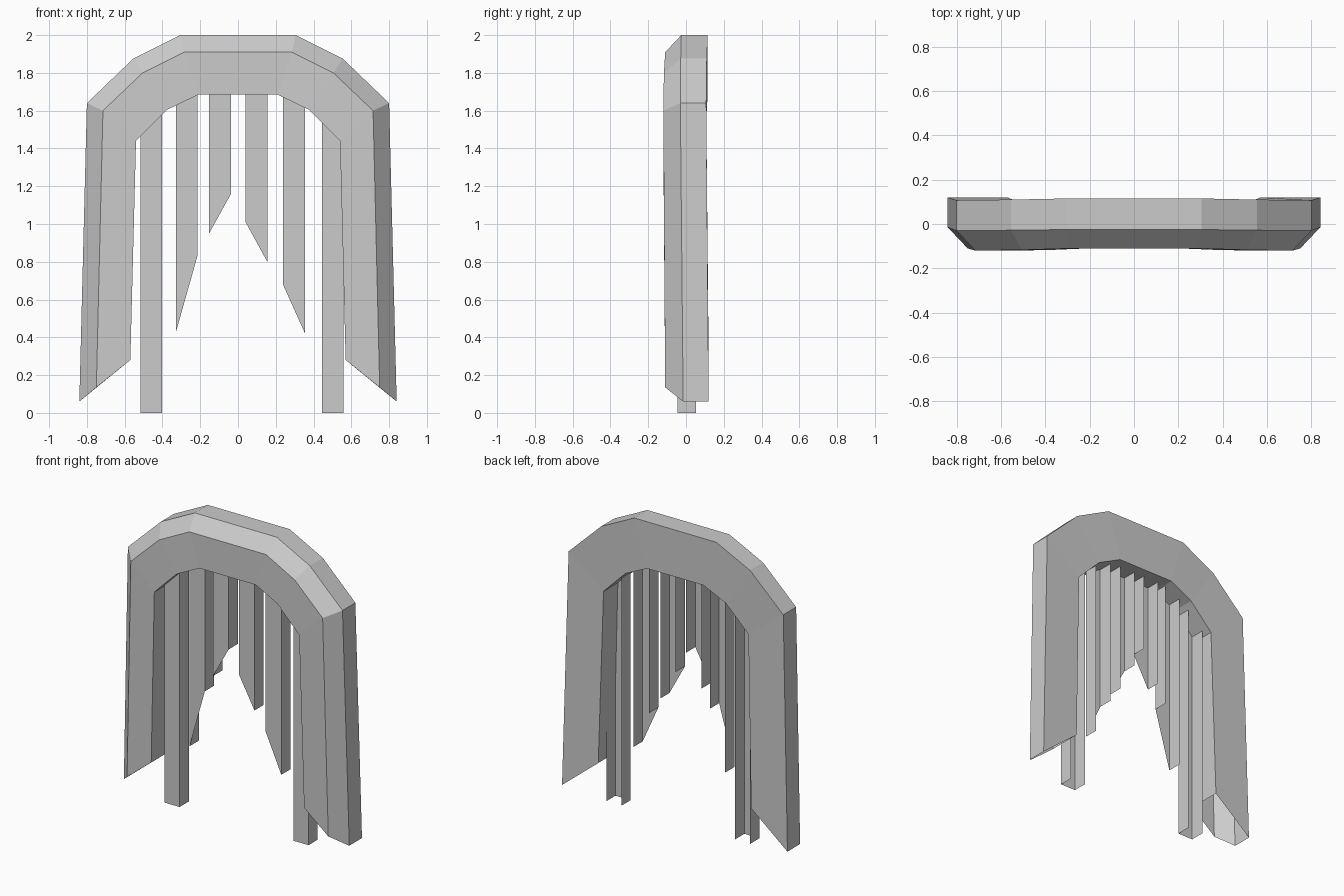
import bpy

if "Cube" in bpy.data.objects:
    bpy.data.objects.remove(bpy.data.objects["Cube"])


def make_mesh(name, verts, faces):
    mesh = bpy.data.meshes.new(name)
    mesh.from_pydata(verts, [], faces)
    mesh.update()
    obj = bpy.data.objects.new(name, mesh)
    bpy.context.collection.objects.link(obj)
    return obj


# Half arch stations: outer edge, front bevel edge, inner edge (x, z), then y of front, bevel, back
STATIONS = [
    ((0.84, 0.06), (0.75, 0.135), (0.57, 0.28), (-0.11, -0.015, 0.12)),
    ((0.80, 1.64), (0.715, 1.60), (0.54, 1.44), (-0.12, -0.03, 0.107)),
    ((0.555, 1.875), (0.505, 1.80), (0.375, 1.605), (-0.117, -0.028, 0.11)),
    ((0.305, 2.0), (0.285, 1.91), (0.21, 1.685), (-0.11, -0.025, 0.115)),
]


def section(station, side):
    outer, bevel, inner, (front, mid, back) = station
    pts = [(outer, mid), (outer, back), (inner, back), (inner, front), (bevel, front)]
    return [(side * p[0], y, p[1]) for p, y in pts]


# Arch frame: five-sided tube, open at the feet
rings = [section(s, -1) for s in STATIONS] + [section(s, 1) for s in reversed(STATIONS)]
verts = [v for ring in rings for v in ring]
faces = []
for i in range(len(rings) - 1):
    for k in range(5):
        n = (k + 1) % 5
        faces.append((i * 5 + k, i * 5 + 5 + k, i * 5 + 5 + n, i * 5 + n))
make_mesh("arch_frame", verts, faces)


def inner_height(x):
    # Height of the arch underside at x
    pts = [s[2] for s in STATIONS[1:]]
    x = abs(x)
    if x <= pts[-1][0]:
        return pts[-1][1]
    for (xa, za), (xb, zb) in zip(pts, pts[1:]):
        if x >= xb:
            return zb + (za - zb) * (x - xb) / (xa - xb)


# Hanging bars: channels open at the back, (left x, right x, left bottom, right bottom)
BARS = [
    (-0.515, -0.403, 0.0, 0.0),
    (-0.328, -0.215, 0.43, 0.83),
    (-0.153, -0.037, 0.95, 1.16),
    (0.04, 0.155, 1.01, 0.80),
    (0.238, 0.355, 0.68, 0.42),
    (0.445, 0.558, 0.0, 0.0),
]
for n, (xl, xr, zl, zr) in enumerate(BARS):
    outline = [(xl, 0.052, zl), (xl, -0.046, zl), (xr, -0.046, zr), (xr, 0.052, zr)]
    top = [(x, y, inner_height(x) + 0.01) for x, y, z in outline]
    make_mesh(f"hanging_bar_{n + 1}", outline + top,
              [(k, k + 1, k + 5, k + 4) for k in range(3)])
